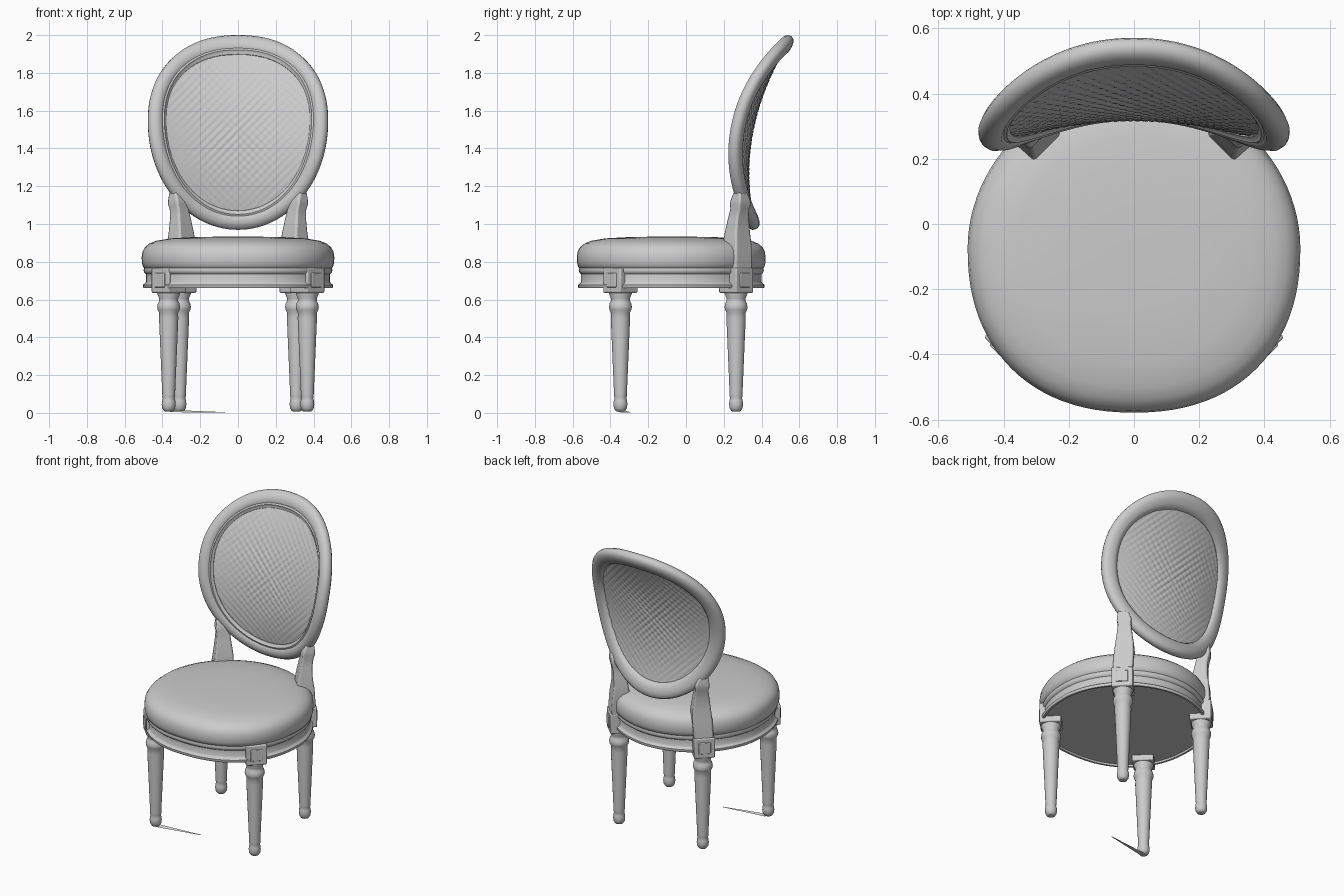
import bpy
from math import sin, cos, pi, copysign, radians
from mathutils import Vector

if "Cube" in bpy.data.objects:
    bpy.data.objects.remove(bpy.data.objects["Cube"])


def loft(name, rings, cap=True, closed=False):
    """Skin a stack of equal-length point rings into one mesh object."""
    n, m = len(rings[0]), len(rings)
    verts = [p for ring in rings for p in ring]
    faces = []
    for j in range(m if closed else m - 1):
        k = (j + 1) % m
        for i in range(n):
            h = (i + 1) % n
            faces.append((j * n + i, j * n + h, k * n + h, k * n + i))
    if cap:
        faces += [tuple(reversed(range(n))), tuple(range((m - 1) * n, m * n))]
    me = bpy.data.meshes.new(name)
    me.from_pydata(verts, [], faces)
    me.update()
    ob = bpy.data.objects.new(name, me)
    bpy.context.collection.objects.link(ob)
    return ob


def egg(t, a, top, bottom, n_top, n_bottom):
    """Point on an oval whose upper and lower halves differ."""
    n, h = (n_top, top) if sin(t) >= 0 else (n_bottom, bottom)
    c, s = cos(t), sin(t)
    return (a * copysign(abs(c) ** (2 / n), c), h * copysign(abs(s) ** (2 / n), s))


def angles(n):
    return [2 * pi * i / n for i in range(n)]


def bevel(ob, width):
    mod = ob.modifiers.new("bevel", "BEVEL")
    mod.width, mod.segments = width, 2


# Seat: cushion and moulded rail share one outline
def seat_ring(s, z):
    pts = [egg(t, 0.51 * s, 0.495 * s, 0.505 * s, 1.95, 2.25) for t in angles(96)]
    return [(x, y - 0.073, z) for x, y in pts]


cushion = [(.955, .76), (.985, .772), (.998, .795), (1, .825), (.99, .855), (.965, .878),
           (.92, .896), (.85, .911), (.7, .924), (.45, .931), (.2, .933), (.02, .933)]
loft("seat_cushion", [seat_ring(s, z) for s, z in cushion])
rail = [(.02, .672), (.95, .672), (.955, .66), (.98, .66), (.988, .668), (.988, .678),
        (.965, .686), (.955, .695), (.955, .735), (.972, .742), (.98, .755), (.972, .77), (.9, .775)]
loft("seat_rail", [seat_ring(s, z) for s, z in rail])


# Turned legs with diagonal corner blocks
def rect(cx, cy, side_x, side_y, width, depth, z):
    """Rectangle facing diagonally outward from the seat centre."""
    out = Vector((side_x, side_y, 0)).normalized()
    across = Vector((-out.y, out.x, 0))
    c = Vector((cx * side_x, cy, z))
    return [c + across * (u * width / 2) + out * (v * depth / 2)
            for u, v in ((-1, -1), (-1, 1), (1, 1), (1, -1))]


leg = [(.02, .008), (.025, .01), (.034, .025), (.037, .045), (.035, .065), (.031, .078), (.034, .088),
       (.034, .1), (.051, .5), (.05, .53), (.058, .545), (.061, .56), (.057, .58),
       (.05, .592), (.05, .605), (.06, .63), (.06, .66)]
for label, lx, ly, sy in (("front", .367, -.347, -1), ("back", .31, .265, 1)):
    for side, sx in (("right", 1), ("left", -1)):
        loft(f"{label}_leg_{side}",
             [[(lx * sx + r * cos(t), ly + r * sin(t), z) for t in angles(32)] for r, z in leg])
        block = loft(f"{label}_block_{side}",
                     [rect(lx, ly, sx, sy, .13, .132, z) for z in (.635, .768)])
        bevel(block, .007)
        boss = loft(f"{label}_block_panel_{side}",
                    [rect(lx + .046, ly + .046 * sy, sx, sy, .075, .012, z) for z in (.665, .74)])
        bevel(boss, .004)

# Back posts rising from the rear blocks to the oval frame
post = [(.31, .268, .122, .115, .75), (.302, .27, .122, .11, .88), (.3, .272, .112, .09, .95),
        (.305, .277, .092, .075, 1.03), (.312, .285, .08, .072, 1.08), (.316, .287, .09, .078, 1.105),
        (.318, .288, .085, .074, 1.125), (.328, .288, .06, .05, 1.17)]
for side, sx in (("right", 1), ("left", -1)):
    bevel(loft(f"back_post_{side}",
               [rect(cx, cy, sx, 1, w, d, z) for cx, cy, w, d, z in post]), .01)


# Curved surface that the oval back lies on
def on_back(x, z, off):
    y = .325 + .44 * (z - 1.27) ** 2 - .4 * x * x
    n = Vector((.8 * x, 1, -.88 * (z - 1.27))).normalized()
    return Vector((x, y, z)) + n * off


def back_point(t, s):
    """s = 0 on the inner edge of the frame, 1 on the outer edge."""
    x, z = egg(t, .385 + .09 * s, .345 + .1 * s, .48 + .1 * s, 2.25, 2.05)
    return x, z + 1.55


# Oval frame: moulded section swept around the egg outline
section = [(-.02, -.012), (.08, -.018), (.14, -.026), (.24, -.024), (.34, -.033), (.6, -.037), (.85, -.03),
           (.97, -.015), (1, 0), (.97, .015), (.85, .028), (.6, .034), (.3, .032), (.1, .024), (-.02, .01)]
loft("back_frame", [[on_back(*back_point(t, s), off) for s, off in section] for t in angles(112)],
     cap=False, closed=True)

# Woven cane panel with fine relief
rings = []
for j in range(1, 45):
    f = j / 44 * 1.01
    ring = []
    for t in angles(160):
        x, z = back_point(t, 0)
        x, z = x * f, 1.5 + (z - 1.5) * f
        ring.append(on_back(x, z, .0035 * sin(140 * x) * sin(140 * z)))
    rings.append(ring)
panel = loft("cane_panel", rings, cap=False)
bpy.context.view_layer.objects.active = panel
centre = len(panel.data.vertices)
me = panel.data
verts = [v.co.copy() for v in me.vertices] + [on_back(0, 1.5, 0)]
faces = [tuple(p.vertices) for p in me.polygons] + [(centre, (i + 1) % 160, i) for i in range(160)]
me.clear_geometry()
me.from_pydata(verts, [], faces)
solid = panel.modifiers.new("thickness", "SOLIDIFY")
solid.thickness, solid.offset = .016, 0

# Thin splinter lying at the front left foot
loft("foot_splinter", [[(-.36, -.36, .004), (-.36, -.325, .004), (-.36, -.34, .016)],
                       [(-.07, -.296, .001), (-.07, -.292, .001), (-.07, -.294, .004)]])

# Smooth shading with crisp edges
for ob in bpy.context.scene.objects:
    ob.select_set(True)
bpy.ops.object.shade_smooth_by_angle(angle=radians(40))
